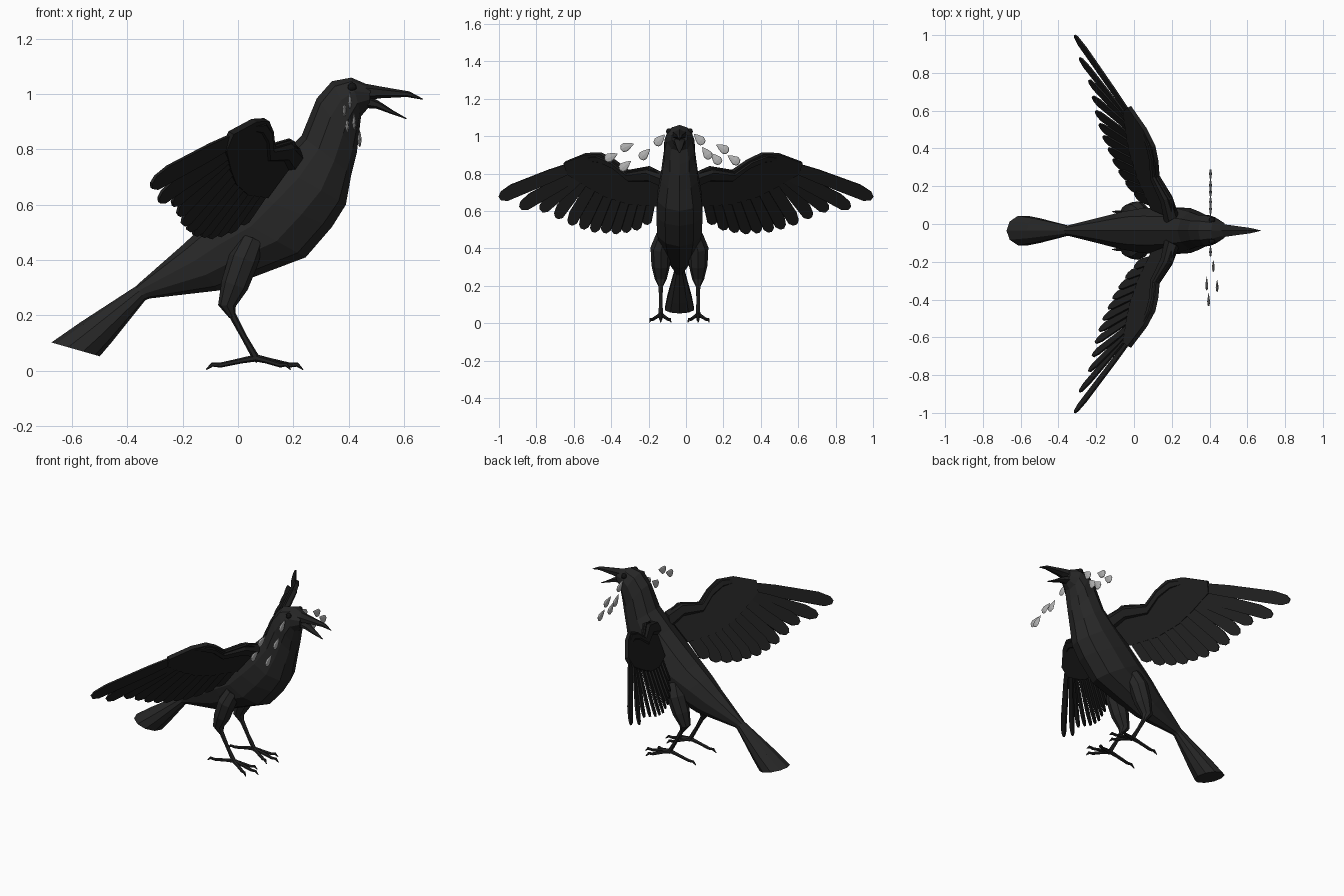
import bpy, bmesh, math
from mathutils import Vector

cube = bpy.data.objects.get("Cube")
if cube:
    bpy.data.objects.remove(cube)

YC = -0.035  # the body's own centre line


def material(name, value):
    m = bpy.data.materials.new(name)
    m.use_nodes = True
    m.diffuse_color = (value, value, value, 1)
    m.node_tree.nodes["Principled BSDF"].inputs["Base Color"].default_value = (value, value, value, 1)
    return m


PLUMAGE = material("black plumage", 0.02)
FEATHER = material("dark feather", 0.013)
HORN = material("black horn", 0.016)
EYE = material("glossy black eye", 0.006)
DROP = material("pale grey drop", 0.45)


def finish(name, bm, mat):
    bmesh.ops.recalc_face_normals(bm, faces=bm.faces)
    mesh = bpy.data.meshes.new(name)
    bm.to_mesh(mesh)
    bm.free()
    mesh.materials.append(mat)
    obj = bpy.data.objects.new(name, mesh)
    bpy.context.collection.objects.link(obj)
    return obj


def loft(name, rings, mat):
    """Skin a list of equal rings of points and cap both ends."""
    bm = bmesh.new()
    loops = [[bm.verts.new(p) for p in ring] for ring in rings]
    n = len(loops[0])
    for a, b in zip(loops, loops[1:]):
        for i in range(n):
            bm.faces.new((a[i], a[(i + 1) % n], b[(i + 1) % n], b[i]))
    bm.faces.new(loops[0])
    bm.faces.new(loops[-1])
    return finish(name, bm, mat)


def profile(name, sections, mat, sides):
    """Loft rings given as top x, top z, bottom x, bottom z, half width."""
    rings = []
    for tx, tz, bx, bz, w in sections:
        ring = []
        for i in range(sides):
            a = math.tau * i / sides
            k = (1 + math.cos(a)) / 2
            ring.append((bx + (tx - bx) * k, YC + w * math.sin(a), bz + (tz - bz) * k))
        rings.append(ring)
    return loft(name, rings, mat)


def tube(name, path, radii, mat, sides=6):
    pts = [Vector(p) for p in path]
    rings = []
    for i, p in enumerate(pts):
        d = (pts[min(i + 1, len(pts) - 1)] - pts[max(i - 1, 0)]).normalized()
        side = d.cross(Vector((0, 1, 0))).normalized()
        up = d.cross(side)
        rings.append([p + radii[i] * (side * math.cos(math.tau * k / sides) + up * math.sin(math.tau * k / sides))
                      for k in range(sides)])
    return loft(name, rings, mat)


# Body, neck, head and the tail that flares out of the rump
profile("body", [
    (0.48, 1.03, 0.475, 0.955, 0.042), (0.41, 1.06, 0.445, 0.92, 0.072),
    (0.34, 1.047, 0.437, 0.85, 0.085), (0.285, 0.985, 0.43, 0.79, 0.088),
    (0.23, 0.85, 0.41, 0.71, 0.105), (0.13, 0.75, 0.39, 0.6, 0.125),
    (0.02, 0.65, 0.34, 0.52, 0.13), (-0.06, 0.58, 0.245, 0.41, 0.125),
    (-0.13, 0.52, 0.06, 0.34, 0.105), (-0.2, 0.455, -0.07, 0.29, 0.08),
    (-0.365, 0.31, -0.33, 0.26, 0.028)], PLUMAGE, 10)
profile("tail", [
    (-0.34, 0.33, -0.31, 0.265, 0.03), (-0.37, 0.305, -0.335, 0.255, 0.028),
    (-0.57, 0.175, -0.455, 0.105, 0.068), (-0.675, 0.102, -0.5, 0.052, 0.082)], PLUMAGE, 10)

# Open beak
profile("upper_beak", [
    (0.45, 1.04, 0.46, 0.975, 0.042), (0.52, 1.027, 0.51, 0.985, 0.032),
    (0.62, 1.01, 0.61, 0.99, 0.016), (0.67, 0.983, 0.668, 0.98, 0.002)], HORN, 6)
profile("lower_beak", [
    (0.46, 1.0, 0.455, 0.95, 0.038), (0.51, 0.975, 0.5, 0.948, 0.028),
    (0.56, 0.942, 0.55, 0.93, 0.018), (0.61, 0.913, 0.608, 0.91, 0.003)], HORN, 6)

# Eyes
for label, s in (("left", 1), ("right", -1)):
    bm = bmesh.new()
    bmesh.ops.create_uvsphere(bm, u_segments=10, v_segments=6, radius=0.017)
    for v in bm.verts:
        v.co = (v.co.x + 0.413, YC + s * 0.055 + v.co.y, v.co.z + 1.025)
    finish(label + "_eye", bm, EYE)


# Wings are laid out on one slanted plane, so y and z are enough
NORMAL = Vector((-0.28, -0.134, 0.1635)).normalized()


def wing_point(y, z, lift, side):
    x = (-0.134 * y + 0.1635 * z - 0.0645) / 0.28
    p = Vector((x, y, z)) + NORMAL * lift
    if side < 0:
        p.y = -p.y - 0.08 * (1 - p.y)
    return p


def wing_plate(name, outline, half, side, mat):
    """Thin plate; each outline point is y, z and its lift off the wing plane."""
    rings = [[wing_point(y, z, lift + h, side) for y, z, lift in outline] for h in (half, -half)]
    return loft(name, rings, mat)


def feather(name, base, tip, width, side):
    b, t = Vector(base), Vector(tip)
    d = t - b
    n = Vector((-d.y, d.x)).normalized() * width / 2
    shape = ((0, 0.5), (0.45, 0.95), (0.86, 1), (0.97, 0.62), (1, 0.1), (0.985, -0.5),
             (0.92, -0.95), (0.45, -0.85), (0, -0.5))
    outline = []
    for k, w in shape:
        p = b + d * k + n * w
        outline.append((p.x, p.y, 0.007 * w))
    wing_plate(name, outline, 0.005, side, FEATHER)


TIPS = ((1.0, 0.675), (0.88, 0.622), (0.76, 0.607), (0.67, 0.567), (0.59, 0.53), (0.52, 0.507),
        (0.455, 0.49), (0.39, 0.485), (0.33, 0.48), (0.27, 0.487), (0.21, 0.5), (0.15, 0.53))
SHOULDER, WRIST = Vector((0.09, 0.77)), Vector((0.43, 0.855))
COVERT = ((0.03, 0.79), (0.13, 0.835), (0.25, 0.815), (0.33, 0.87), (0.41, 0.908), (0.5, 0.905),
          (0.62, 0.86), (0.6, 0.8), (0.48, 0.73), (0.38, 0.68), (0.24, 0.64), (0.08, 0.63))

for label, s in (("left", 1), ("right", -1)):
    for i, tip in enumerate(TIPS):
        base = WRIST.lerp(SHOULDER, max(0, i - 3) / 8)
        if i == 0:
            base = Vector((0.46, 0.875))
        feather(f"{label}_wing_feather_{i + 1}", base, tip, 0.072 if i < 6 else 0.07, s)
    wing_plate(label + "_wing_coverts", [(y, z, 0) for y, z in COVERT], 0.012, s, FEATHER)
    # Rounded arm along the leading edge
    arm = [(0.02, 0.755), (0.13, 0.795), (0.25, 0.785), (0.34, 0.85), (0.42, 0.882), (0.52, 0.88)]
    rings = []
    for (y, z), r in zip(arm, (0.05, 0.04, 0.03, 0.028, 0.026, 0.012)):
        rings.append([wing_point(y + 0.3 * r * math.cos(a), z + r * math.cos(a), 0.8 * r * math.sin(a), s)
                      for a in (math.tau * k / 6 for k in range(6))])
    loft(label + "_wing_arm", rings, FEATHER)

# Legs and feet
for label, s in (("left", 1), ("right", -1)):
    y = YC + s * 0.1
    tube(label + "_thigh", [(0.05, y - s * 0.02, 0.47), (0.02, y, 0.4), (-0.012, y, 0.31),
                            (-0.04, y, 0.235), (-0.02, y, 0.195)],
         (0.045, 0.055, 0.05, 0.032, 0.012), PLUMAGE, 8)
    tube(label + "_shank", [(-0.03, y, 0.22), (0.02, y, 0.125), (0.06, y, 0.055), (0.075, y, 0.035)],
         (0.014, 0.011, 0.013, 0.012), HORN)
    toes = {"middle_toe": (0.17, 0), "outer_toe": (0.125, 0.06 * s), "inner_toe": (0.125, -0.055 * s),
            "hind_toe": (-0.18, 0)}
    for toe, (dx, dy) in toes.items():
        path = [(0.065 + dx * k, y + dy * k, z)
                for k, z in ((0, 0.046), (0.3, 0.036), (0.72, 0.02), (0.88, 0.022), (1, 0.004))]
        tube(f"{label}_{toe}", path, (0.013, 0.01, 0.009, 0.008, 0.002), HORN)

# Floating teardrops, each pointing back at the eye on its side
DROPS = ((0.395, -0.4, 0.89), (0.385, -0.315, 0.945), (0.44, -0.325, 0.843), (0.42, -0.22, 0.905),
         (0.405, -0.14, 0.98), (0.405, 0.07, 0.985), (0.405, 0.11, 0.91), (0.405, 0.16, 0.88),
         (0.405, 0.195, 0.935), (0.405, 0.255, 0.875))
TEAR = ((0.038, 0.002), (0.012, 0.016), (-0.012, 0.025), (-0.03, 0.019), (-0.037, 0.005))
for i, c in enumerate(DROPS):
    centre = Vector(c)
    eye = Vector((centre.x, YC + math.copysign(0.05, centre.y), 1.04))
    d = (eye - centre).normalized()
    across = Vector((1, 0, 0)).cross(d)
    rings = []
    for along, r in TEAR:
        rings.append([centre + d * along + across * r * math.cos(a) + Vector((0.3 * r * math.sin(a), 0, 0))
                      for a in (math.tau * k / 8 for k in range(8))])
    loft(f"teardrop_{i + 1}", rings, DROP)
